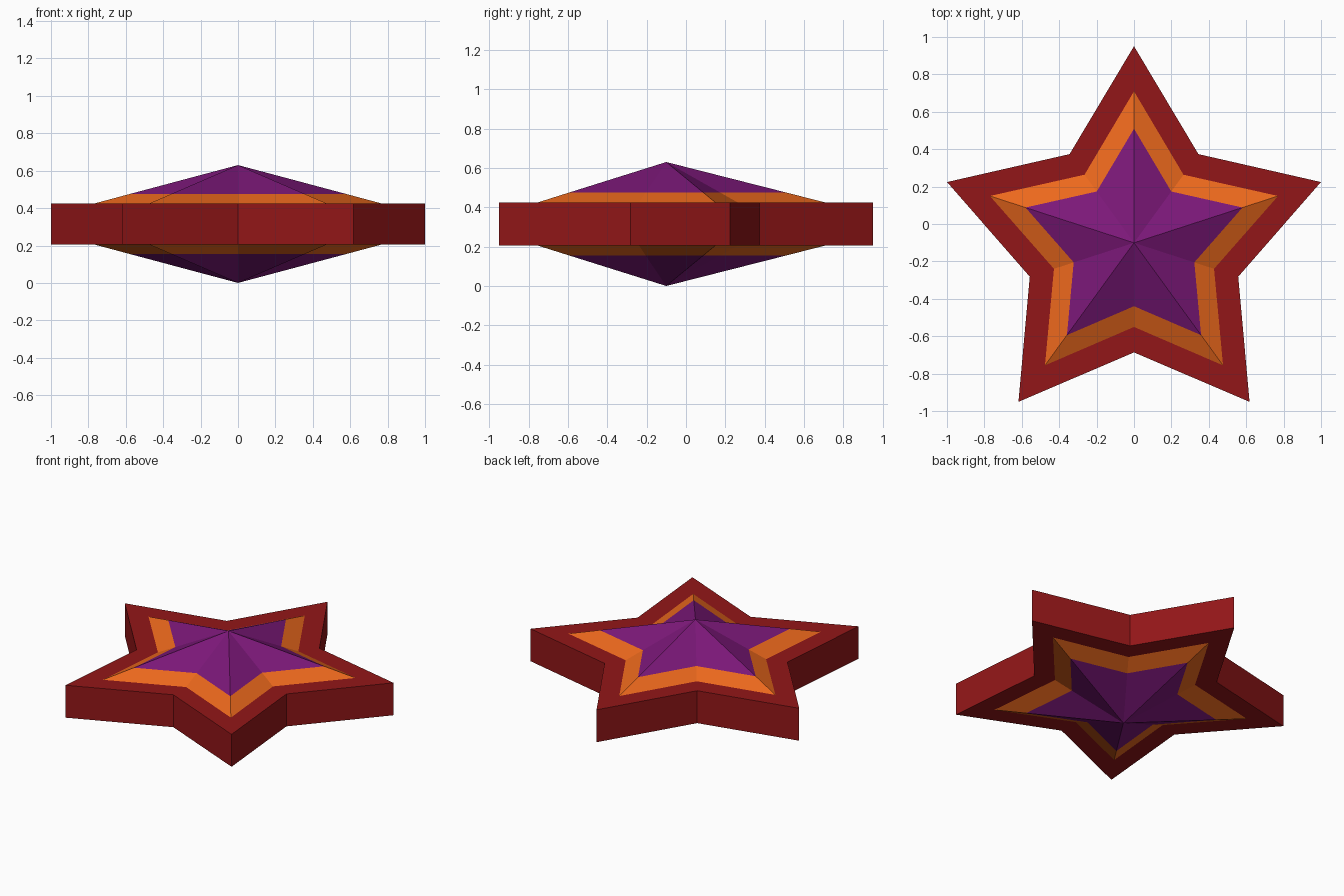
import bpy, bmesh
from math import sin, cos, pi

if "Cube" in bpy.data.objects:
    bpy.data.objects.remove(bpy.data.objects["Cube"])

CY, MID = -0.1005, 0.315          # star centre in y, mid height
OUTER = (1.051, 0.586, 0.109)     # tip radius, notch radius, height from mid
EDGE = (0.81, 0.45, 0.109)        # where the sloped faces start
STEP = (0.61, 0.339, 0.160)       # colour change on the slope
APEX = (0.0, 0.0, 0.315)


def star(spec, side):
    """Ten points of a star outline above (+1) or below (-1) mid height."""
    tip, notch, h = spec
    pts = []
    for i in range(10):
        r, a = (notch if i % 2 else tip), pi / 2 + i * pi / 5
        pts.append((r * cos(a), CY + r * sin(a), MID + side * h))
    return pts


def skin(name, color, *chains):
    """Join successive star outlines with flat faces."""
    bm = bmesh.new()
    for chain in chains:
        loops = [[bm.verts.new(p) for p in star(s, side)] for s, side in chain]
        for a, b in zip(loops, loops[1:]):
            for i in range(10):
                j = (i + 1) % 10
                bm.faces.new((a[i], a[j], b[j], b[i]))
    bmesh.ops.remove_doubles(bm, verts=bm.verts, dist=1e-4)
    mesh = bpy.data.meshes.new(name)
    bm.to_mesh(mesh)
    bm.free()
    mat = bpy.data.materials.new(name + "_paint")
    mat.diffuse_color = (*color, 1)
    mat.use_nodes = True
    mat.node_tree.nodes["Principled BSDF"].inputs["Base Color"].default_value = mat.diffuse_color
    mesh.materials.append(mat)
    bpy.context.collection.objects.link(bpy.data.objects.new(name, mesh))


# Thick outer rim
skin("star_rim", (0.29, 0.008, 0.009),
     [(EDGE, -1), (OUTER, -1), (OUTER, 1), (EDGE, 1)])
# Sloped middle band, top and underside
skin("star_band", (0.84, 0.14, 0.012),
     [(EDGE, 1), (STEP, 1)], [(STEP, -1), (EDGE, -1)])
# Pointed centre, top and underside
skin("star_core", (0.20, 0.009, 0.19),
     [(STEP, 1), (APEX, 1)], [(APEX, -1), (STEP, -1)])
